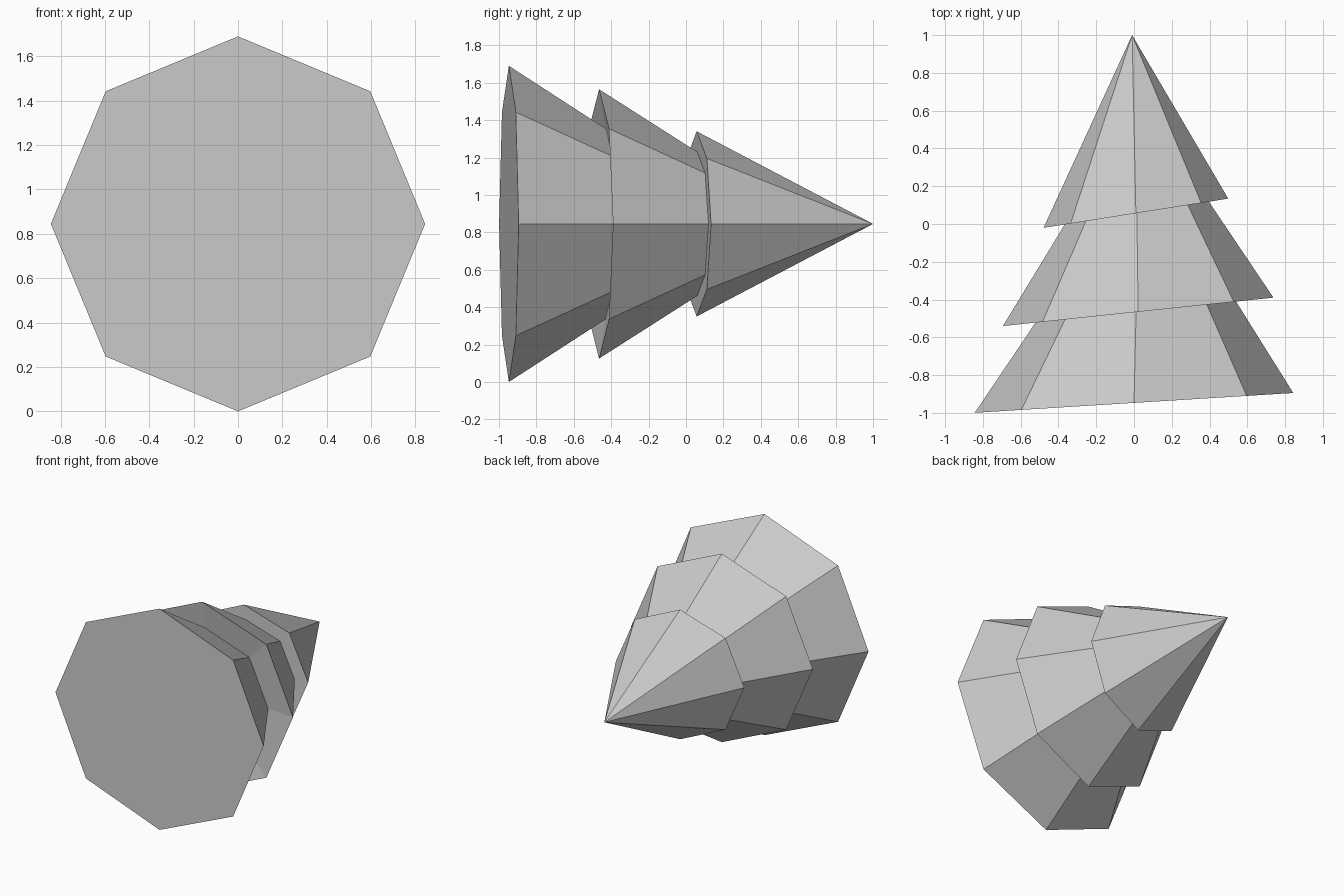
import bpy, bmesh, math

cube = bpy.data.objects.get("Cube")
if cube:
    bpy.data.objects.remove(cube, do_unlink=True)

SIDES = 8
MID_Z = 0.845

grey = bpy.data.materials.new("light grey")
grey.use_nodes = True
colour = (0.6, 0.6, 0.6, 1)
grey.diffuse_color = colour
grey.node_tree.nodes["Principled BSDF"].inputs["Base Color"].default_value = colour

# Rings from the base to the tip: centre x, centre y, radius, tilt (y per x)
rings = [
    (0.0, -0.947, 0.845, 0.062),    # lowest skirt
    (0.012, -0.43, 0.51, 0.105),    # tucked under the middle skirt
    (0.022, -0.465, 0.72, 0.105),   # middle skirt
    (0.015, 0.06, 0.385, 0.158),    # tucked under the top skirt
    (0.01, 0.057, 0.495, 0.158),    # top skirt
]

bm = bmesh.new()


def add_ring(cx, cy, radius, tilt):
    verts = []
    for i in range(SIDES):
        a = math.tau * i / SIDES
        dx = radius * math.cos(a) / math.hypot(1, tilt)
        verts.append(bm.verts.new((cx + dx, cy + tilt * dx, MID_Z + radius * math.sin(a))))
    return verts


loops = [add_ring(*r) for r in rings]
tip = bm.verts.new((-0.01, 1.0, MID_Z))

# Flat base, tier walls and undersides, pointed top
bm.faces.new(loops[0])
for low, high in zip(loops, loops[1:]):
    for i in range(SIDES):
        j = (i + 1) % SIDES
        bm.faces.new((low[i], low[j], high[j], high[i]))
for i in range(SIDES):
    bm.faces.new((loops[-1][i], loops[-1][(i + 1) % SIDES], tip))
bmesh.ops.recalc_face_normals(bm, faces=bm.faces)

mesh = bpy.data.meshes.new("tree_foliage")
bm.to_mesh(mesh)
bm.free()
mesh.materials.append(grey)
foliage = bpy.data.objects.new("tree_foliage", mesh)
bpy.context.collection.objects.link(foliage)
